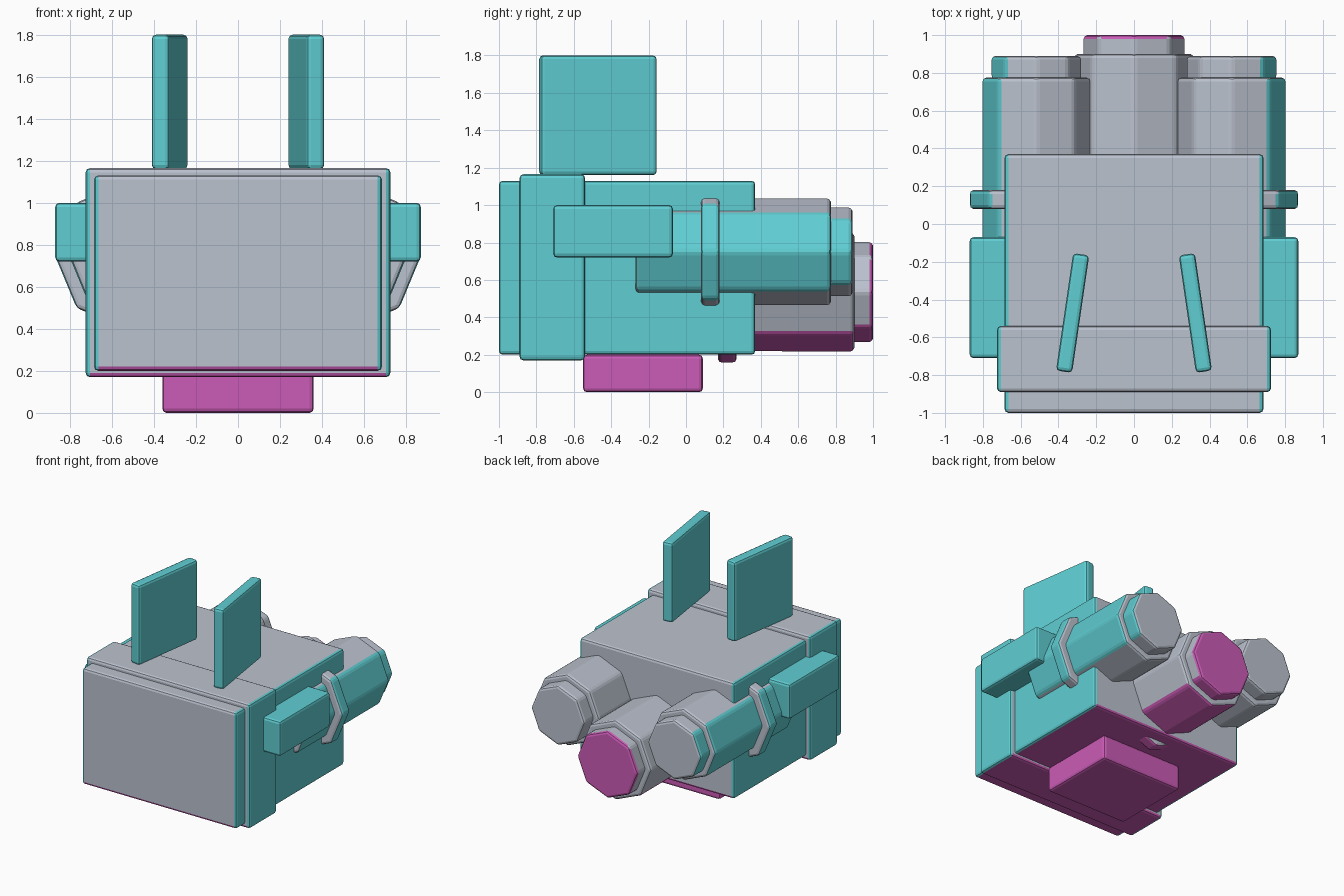
import bpy, bmesh, math
from mathutils import Matrix, Vector

old = bpy.data.objects.get("Cube")
if old:
    bpy.data.objects.remove(old, do_unlink=True)


def material(name, rgb):
    m = bpy.data.materials.new(name)
    m.use_nodes = True
    m.diffuse_color = (*rgb, 1)
    m.node_tree.nodes["Principled BSDF"].inputs["Base Color"].default_value = (*rgb, 1)
    return m


PALETTE = [material("pale_grey", (0.50, 0.54, 0.62)),
           material("teal", (0.115, 0.62, 0.65)),
           material("magenta", (0.60, 0.105, 0.47))]
GREY, TEAL, MAGENTA = range(3)


def finish(name, bm, rule, bevel=0.02):
    """Round the edges, colour each face by its direction, add the object."""
    bmesh.ops.bevel(bm, geom=bm.edges[:], offset=bevel, segments=2,
                    profile=0.5, affect='EDGES', clamp_overlap=True)
    bmesh.ops.recalc_face_normals(bm, faces=bm.faces[:])
    bm.normal_update()
    for f in bm.faces:
        f.material_index = rule(f)
    me = bpy.data.meshes.new(name)
    bm.to_mesh(me)
    bm.free()
    for m in PALETTE:
        me.materials.append(m)
    ob = bpy.data.objects.new(name, me)
    bpy.context.collection.objects.link(ob)
    return ob


def box(name, low, high, rule, turn=0.0):
    low, high = Vector(low), Vector(high)
    bm = bmesh.new()
    bmesh.ops.create_cube(bm, size=1, matrix=Matrix.Translation((low + high) / 2)
                          @ Matrix.Rotation(turn, 4, 'Z')
                          @ Matrix.Diagonal((*(high - low), 1)))
    return finish(name, bm, rule)


def octagon(name, x, z, radius, y0, y1, rule):
    """Eight-sided drum along y, with corners on its axes."""
    bm = bmesh.new()
    bmesh.ops.create_cone(bm, cap_ends=True, segments=8, radius1=radius,
                          radius2=radius, depth=y1 - y0,
                          matrix=Matrix.Translation((x, (y0 + y1) / 2, z))
                          @ Matrix.Rotation(math.pi / 2, 4, 'X'))
    return finish(name, bm, rule)


def hull_rule(f):
    if abs(f.normal.x) > 0.3:
        return TEAL
    return MAGENTA if f.normal.z < -0.3 else GREY


def plain(colour):
    return lambda f: colour


def facing(direction, colour):
    d = Vector(direction)
    return lambda f: colour if f.normal.dot(d) > 0.5 else GREY


def tail_rule(f):
    if f.normal.z < -0.5 or f.normal.y > 0.3:
        return MAGENTA
    return GREY


# Hull, collar and belly block
box("hull", (-0.685, -1, 0.2), (0.685, 0.37, 1.13), hull_rule)
box("collar", (-0.725, -0.89, 0.17), (0.725, -0.54, 1.165), hull_rule)
box("belly_block", (-0.36, -0.55, 0), (0.36, 0.09, 0.2), plain(MAGENTA))

# Centre thruster
under = facing((0, 0, -1), MAGENTA)
octagon("centre_thruster", 0, 0.535, 0.32, -0.14, 0.9, under)
octagon("centre_thruster_ring", 0, 0.535, 0.38, 0.17, 0.27, under)
octagon("centre_thruster_nozzle", 0, 0.535, 0.27, 0.8, 1.0, tail_rule)

# Paired parts
for side, s in (("left", 1), ("right", -1)):
    outer = facing((s, 0, 0), TEAL)
    x = 0.517 * s
    octagon(side + "_thruster", x, 0.75, 0.288, -0.27, 0.775, outer)
    octagon(side + "_thruster_ring", x, 0.75, 0.355, 0.08, 0.18, outer)
    octagon(side + "_thruster_nozzle", x, 0.75, 0.24, 0.7, 0.89, outer)

    inner_x, outer_x = sorted((0.6 * s, 0.87 * s))
    box(side + "_side_block", (inner_x, -0.71, 0.72), (outer_x, -0.07, 1.0), plain(TEAL))

    fin_x = 0.325 * s
    box(side + "_fin", (fin_x - 0.043, -0.785, 1.16), (fin_x + 0.043, -0.157, 1.8),
        plain(TEAL), turn=s * math.radians(8.3))
